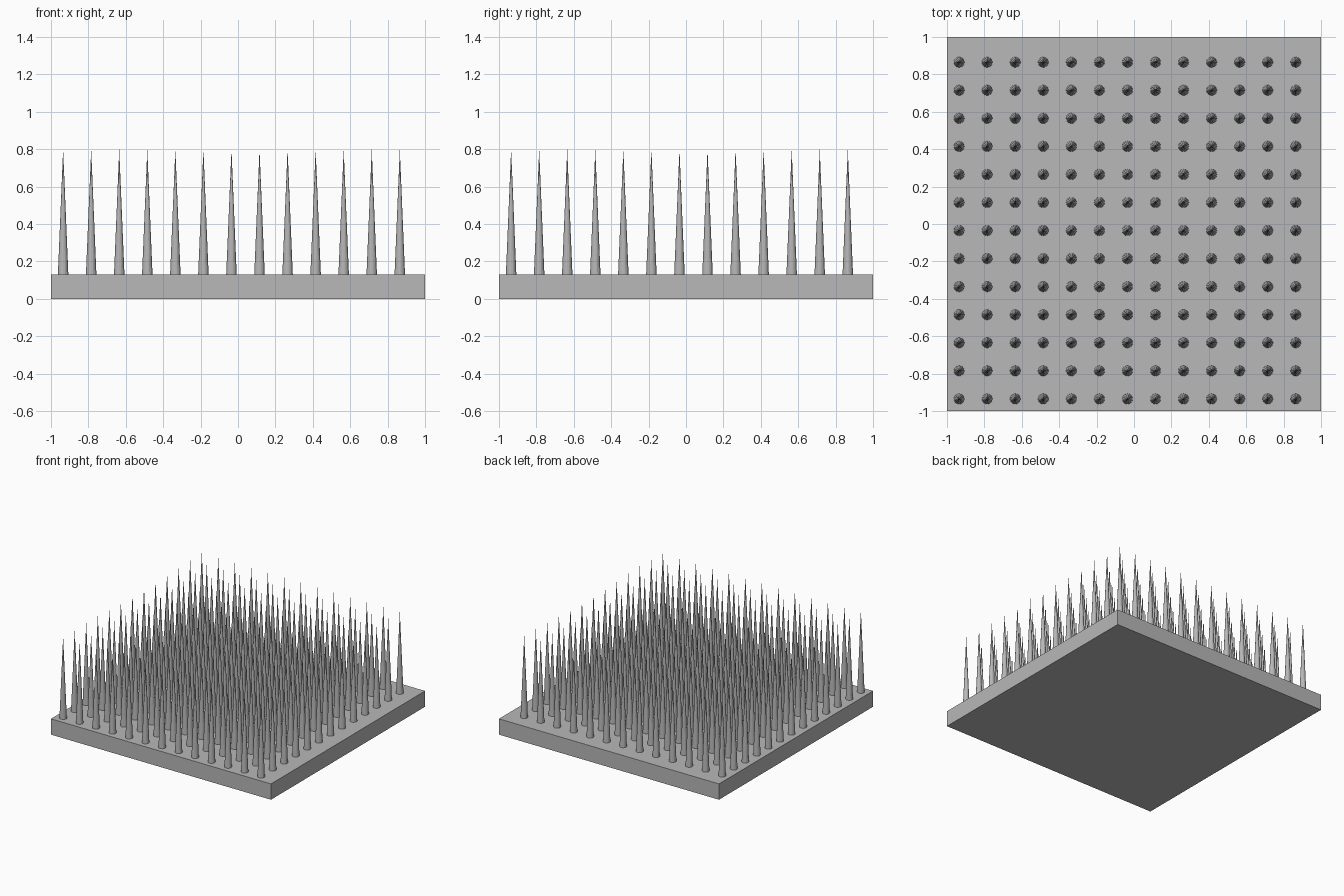
import bpy

cube = bpy.data.objects.get("Cube")
if cube:
    bpy.data.objects.remove(cube, do_unlink=True)

SLAB_TOP = 0.13
TIP = 0.8
COUNT = 13
PITCH = 0.15
START = -0.935

# Plain grey material
grey = bpy.data.materials.new("grey")
grey.use_nodes = True
colour = (0.48, 0.48, 0.48, 1)
grey.diffuse_color = colour
grey.node_tree.nodes["Principled BSDF"].inputs["Base Color"].default_value = colour

# Square slab
bpy.ops.mesh.primitive_cube_add(size=1, location=(0, 0, SLAB_TOP / 2))
slab = bpy.context.object
slab.name = "base_slab"
slab.scale = (2, 2, SLAB_TOP)
bpy.ops.object.transform_apply(location=False, rotation=False, scale=True)
slab.data.materials.append(grey)

# One spike, repeated in rows and columns
bpy.ops.mesh.primitive_cone_add(
    vertices=16, radius1=0.028, radius2=0, depth=TIP - SLAB_TOP,
    end_fill_type='NGON', location=(START, START, (TIP + SLAB_TOP) / 2))
spikes = bpy.context.object
spikes.name = "spikes"
spikes.data.materials.append(grey)
for name, step in (("columns", (PITCH, 0, 0)), ("rows", (0, PITCH, 0))):
    array = spikes.modifiers.new(name, 'ARRAY')
    array.count = COUNT
    array.use_relative_offset = False
    array.use_constant_offset = True
    array.constant_offset_displace = step
